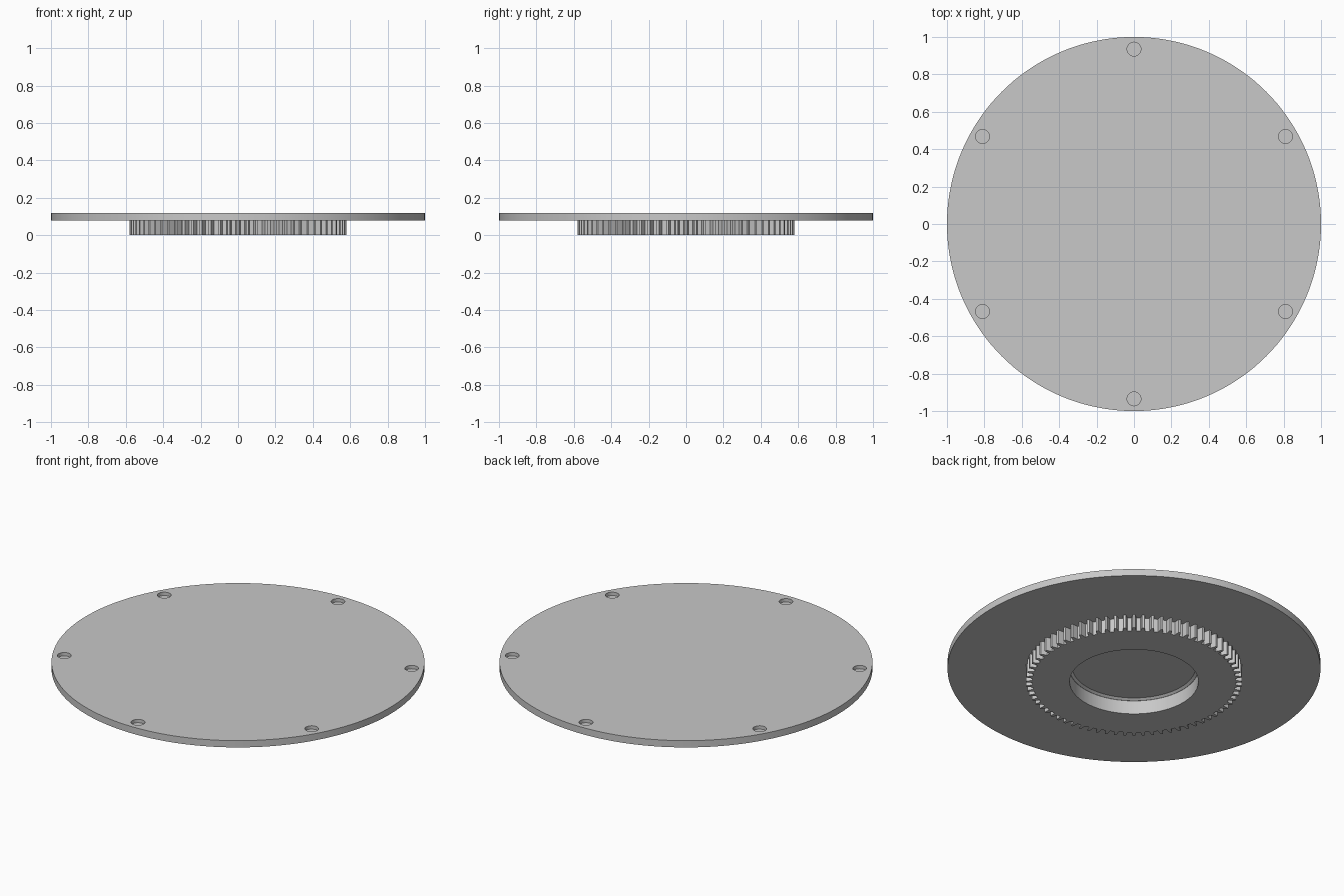
import bpy, bmesh
from math import pi, sin, cos, radians
from mathutils import Matrix

if "Cube" in bpy.data.objects:
    bpy.data.objects.remove(bpy.data.objects["Cube"], do_unlink=True)

PLATE_R, PLATE_Z, TOP_Z = 1.0, 0.08, 0.12
TEETH, TIP_R, ROOT_R, BORE_R = 72, 0.58, 0.545, 0.345

grey = bpy.data.materials.new("light_grey")
grey.use_nodes = True
grey.diffuse_color = (0.58, 0.58, 0.58, 1)
grey.node_tree.nodes["Principled BSDF"].inputs["Base Color"].default_value = (0.58, 0.58, 0.58, 1)


def make_object(name, bm):
    bmesh.ops.recalc_face_normals(bm, faces=bm.faces)
    mesh = bpy.data.meshes.new(name)
    bm.to_mesh(mesh)
    bm.free()
    mesh.materials.append(grey)
    obj = bpy.data.objects.new(name, mesh)
    bpy.context.collection.objects.link(obj)
    return obj


def add_cylinder(bm, r_low, r_high, z0, z1, segments, x=0, y=0):
    bmesh.ops.create_cone(bm, cap_ends=True, segments=segments, radius1=r_low, radius2=r_high,
                          depth=z1 - z0, matrix=Matrix.Translation((x, y, (z0 + z1) / 2)))


def activate(obj):
    bpy.ops.object.select_all(action='DESELECT')
    obj.select_set(True)
    bpy.context.view_layer.objects.active = obj


# Round plate
bm = bmesh.new()
add_cylinder(bm, PLATE_R, PLATE_R, PLATE_Z, TOP_Z, 144)
plate = make_object("plate", bm)

# Cutter for the six blind holes and the shallow tapered end of the bore
bm = bmesh.new()
for i in range(6):
    a = pi / 6 + i * pi / 3
    add_cylinder(bm, 0.037, 0.037, TOP_Z - 0.02, TOP_Z + 0.02, 32, 0.935 * cos(a), 0.935 * sin(a))
add_cylinder(bm, BORE_R + 0.01, BORE_R - 0.015, PLATE_Z - 0.008, PLATE_Z + 0.01, 96)
cutter = make_object("hole_cutter", bm)
cutter.hide_render = True

cut = plate.modifiers.new("holes", 'BOOLEAN')
cut.operation, cut.solver, cut.object = 'DIFFERENCE', 'EXACT', cutter
activate(plate)
bpy.ops.object.modifier_apply(modifier=cut.name)
bpy.data.objects.remove(cutter, do_unlink=True)

# Toothed ring: each tooth is root, tip, tip, root
bm = bmesh.new()
pitch = 2 * pi / TEETH
tooth = [(-0.27, ROOT_R), (-0.13, TIP_R), (0.13, TIP_R), (0.27, ROOT_R)]
outline = [((i + offset) * pitch, r) for i in range(TEETH) for offset, r in tooth]


def ring(points, z):
    return [bm.verts.new((r * cos(a), r * sin(a), z)) for a, r in points]


bore = [(a, BORE_R) for a, r in outline]
loops = [ring(bore, PLATE_Z), ring(bore, 0), ring(outline, 0), ring(outline, PLATE_Z)]
n = len(outline)
for low, high in zip(loops, loops[1:] + loops[:1]):
    for i in range(n):
        j = (i + 1) % n
        bm.faces.new((low[i], low[j], high[j], high[i]))
gear = make_object("gear_ring", bm)

# Smooth walls with crisp edges
for obj in (plate, gear):
    activate(obj)
    bpy.ops.object.shade_smooth_by_angle(angle=radians(20))
